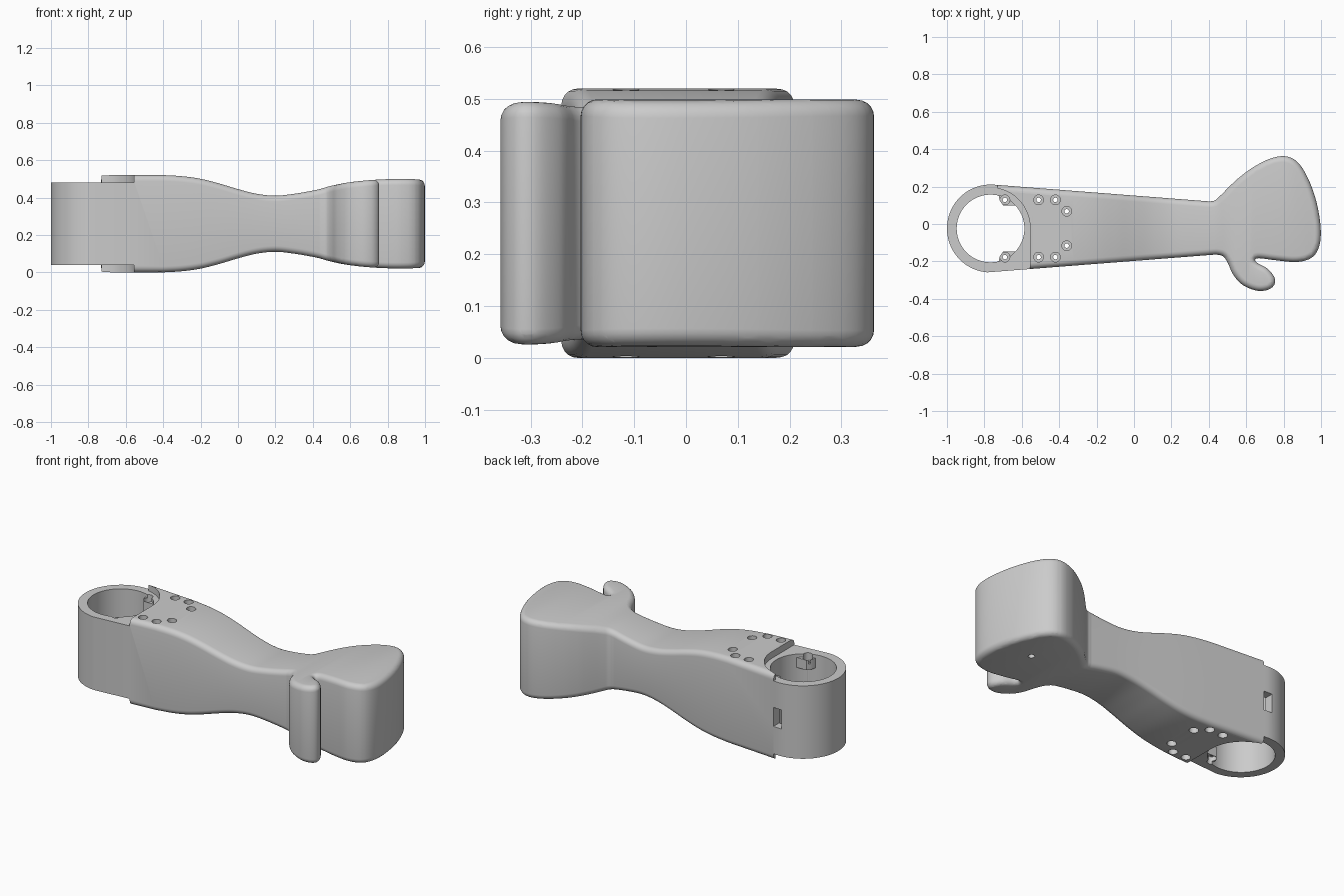
import bpy, bmesh, math
from mathutils import Vector

if "Cube" in bpy.data.objects:
    bpy.data.objects.remove(bpy.data.objects["Cube"])

MID = 0.26               # mid height, the part is symmetric about it
RING = (-0.767, -0.024)  # centre of the socket ring
FILLET = 0.032


def hermite(pts, x):
    """Smooth curve y(x) through the points."""
    if x <= pts[0][0]:
        return pts[0][1]
    if x >= pts[-1][0]:
        return pts[-1][1]
    n = len(pts)

    def slope(i):
        a, b = pts[max(i - 1, 0)], pts[min(i + 1, n - 1)]
        return (b[1] - a[1]) / (b[0] - a[0])
    i = max(k for k in range(n - 1) if pts[k][0] <= x)
    (x0, y0), (x1, y1) = pts[i], pts[i + 1]
    h = x1 - x0
    t = (x - x0) / h
    return ((2*t**3 - 3*t**2 + 1) * y0 + (t**3 - 2*t**2 + t) * h * slope(i)
            + (3*t**2 - 2*t**3) * y1 + (t**3 - t**2) * h * slope(i + 1))


def smooth_path(pts, sub=6):
    """Catmull-Rom path through 2D points."""
    p = [Vector(q) for q in pts]
    p = [p[0] * 2 - p[1]] + p + [p[-1] * 2 - p[-2]]
    out = []
    for i in range(1, len(p) - 2):
        a, b, c, d = p[i - 1:i + 3]
        for k in range(sub):
            t = k / sub
            out.append(0.5 * (2*b + (c - a)*t + (2*a - 5*b + 4*c - d)*t*t
                              + (3*b - a - 3*c + d)*t**3))
    return out + [p[-2]]


def inset(path, d):
    """Move a clockwise outline inwards by d."""
    out = []
    for i, q in enumerate(path):
        e1 = (q - path[i - 1]).normalized()
        e2 = (path[(i + 1) % len(path)] - q).normalized()
        n1, n2 = Vector((e1.y, -e1.x)), Vector((e2.y, -e2.x))
        m = (n1 + n2).normalized()
        out.append(q + m * d / max(m.dot(n1), 0.7))
    return out


def loft(bm, loops):
    """Skin a stack of equal loops and cap both ends."""
    rings = [[bm.verts.new(p) for p in lp] for lp in loops]
    n = len(rings[0])
    for a, b in zip(rings, rings[1:]):
        for i in range(n):
            j = (i + 1) % n
            bm.faces.new((a[i], a[j], b[j], b[i]))
    bm.faces.new(rings[0])
    bm.faces.new(rings[-1])


def circle(cx, cy, r, n):
    return [(cx + r * math.cos(2*math.pi*i/n), cy + r * math.sin(2*math.pi*i/n)) for i in range(n)]


def prism(bm, poly, z0, z1):
    loft(bm, [[(p[0], p[1], z) for p in poly] for z in (z0, z1)])


def finish(bm, name):
    bmesh.ops.recalc_face_normals(bm, faces=bm.faces[:])
    me = bpy.data.meshes.new(name)
    bm.to_mesh(me)
    bm.free()
    ob = bpy.data.objects.new(name, me)
    bpy.context.collection.objects.link(ob)
    return ob


# Plan outline: ring end, straight taper, paddle, thumb
arc = [Vector((RING[0] + 0.233 * math.cos(math.radians(a)), RING[1] + 0.235 * math.sin(math.radians(a))))
       for a in range(266, 84, -4)]
paddle = smooth_path([
    (0.40, 0.121), (0.43, 0.125), (0.46, 0.15), (0.55, 0.238), (0.64, 0.305), (0.73, 0.35),
    (0.81, 0.362), (0.875, 0.33), (0.93, 0.245), (0.975, 0.12), (0.998, -0.02), (0.99, -0.12),
    (0.95, -0.18), (0.87, -0.203), (0.76, -0.194), (0.67, -0.183), (0.648, -0.192),
    (0.665, -0.212), (0.715, -0.24), (0.75, -0.285), (0.75, -0.325), (0.715, -0.352),
    (0.655, -0.356), (0.58, -0.325), (0.53, -0.27), (0.50, -0.205), (0.475, -0.172), (0.44, -0.163)])
outline = arc + paddle

# Half thickness along the length
half = [(-0.40, .26), (-0.30, .254), (-0.2, .24), (-0.1, .215), (0, .185), (0.1, .16), (0.2, .15),
        (0.3, .16), (0.4, .177), (0.44, .186), (0.5, .203), (0.6, .222), (0.75, .236),
        (0.9, .239), (1.0, .235)]

# Arm body: rounded slab, sliced across and bent to the thickness curve
bm = bmesh.new()
steps = [(FILLET * (1 - math.cos(a)), FILLET * (1 - math.sin(a)))
         for a in (math.pi / 2 * k / 5 for k in range(6))]
upper = [[(p.x, p.y, 1 - drop) for p in inset(outline, d)] for d, drop in steps]
lower = [[(x, y, -z) for x, y, z in lp] for lp in reversed(upper)]
loft(bm, lower + upper)
for i in range(70):
    bmesh.ops.bisect_plane(bm, geom=bm.verts[:] + bm.edges[:] + bm.faces[:], dist=1e-5,
                           plane_co=(-0.4 + 1.37 * i / 69, 0, 0), plane_no=(1, 0, 0))
for v in bm.verts:
    h = hermite(half, v.co.x) - (1 - abs(v.co.z))
    v.co.z = MID + math.copysign(h, v.co.z)
body = finish(bm, "arm_body")

# Stepped recess around the ring, top and bottom
bm = bmesh.new()
step = [(-1.1, -0.4), (-0.555, -0.4), (-0.555, -0.03)]
step += [(RING[0] + 0.212 * math.cos(math.radians(a)), RING[1] + 0.218 * math.sin(math.radians(a)))
         for a in range(0, 84, 4)]
step += [(-0.742, 0.4), (-1.1, 0.4)]
prism(bm, step, 0.48, 0.7)
prism(bm, step, -0.2, 0.04)
recess = finish(bm, "recess_cutter")

# Socket bore
bm = bmesh.new()
prism(bm, circle(*RING, 0.181, 72), -0.3, 0.8)
bore = finish(bm, "bore_cutter")

# Screw tabs inside the bore
bm = bmesh.new()
tab = [(-0.728, 0.172), (-0.718, 0.125), (-0.70, 0.1), (-0.62, 0.1), (-0.62, 0.172)]
for sign in (1, -1):
    poly = [(x, RING[1] + sign * (y - RING[1])) for x, y in tab]
    prism(bm, poly, 0.06, 0.12)
    prism(bm, poly, 0.40, 0.46)
tabs = finish(bm, "screw_tabs")

# Counterbored screw holes
bm = bmesh.new()
for x, y, z in ((-0.69, 0.153, 0.435), (-0.51, 0.153, 0.47), (-0.42, 0.153, 0.47), (-0.36, 0.092, 0.47)):
    for sign in (1, -1):
        prof = [(0.026, -0.2), (0.026, 0.52 - z), (0.012, 0.52 - z), (0.012, z), (0.026, z), (0.026, 0.7)]
        loft(bm, [[(*p, h) for p in circle(x, RING[1] + sign * y, r, 24)] for r, h in prof])
# Blind hole under the paddle
prism(bm, circle(0.79, 0.09, 0.018, 20), -0.2, 0.12)
# Slot through the ring wall
prism(bm, [(-0.785, 0.13), (-0.73, 0.13), (-0.73, 0.3), (-0.785, 0.3)], 0.205, 0.32)
holes = finish(bm, "hole_cutter")

# Combine everything
bpy.context.view_layer.objects.active = body
body.select_set(True)
for tool, op in ((recess, 'DIFFERENCE'), (bore, 'DIFFERENCE'), (tabs, 'UNION'), (holes, 'DIFFERENCE')):
    mod = body.modifiers.new(tool.name, 'BOOLEAN')
    mod.object, mod.operation, mod.solver = tool, op, 'EXACT'
    bpy.ops.object.modifier_apply(modifier=mod.name)
    bpy.data.objects.remove(tool)
bpy.ops.object.shade_smooth_by_angle(angle=math.radians(32))
